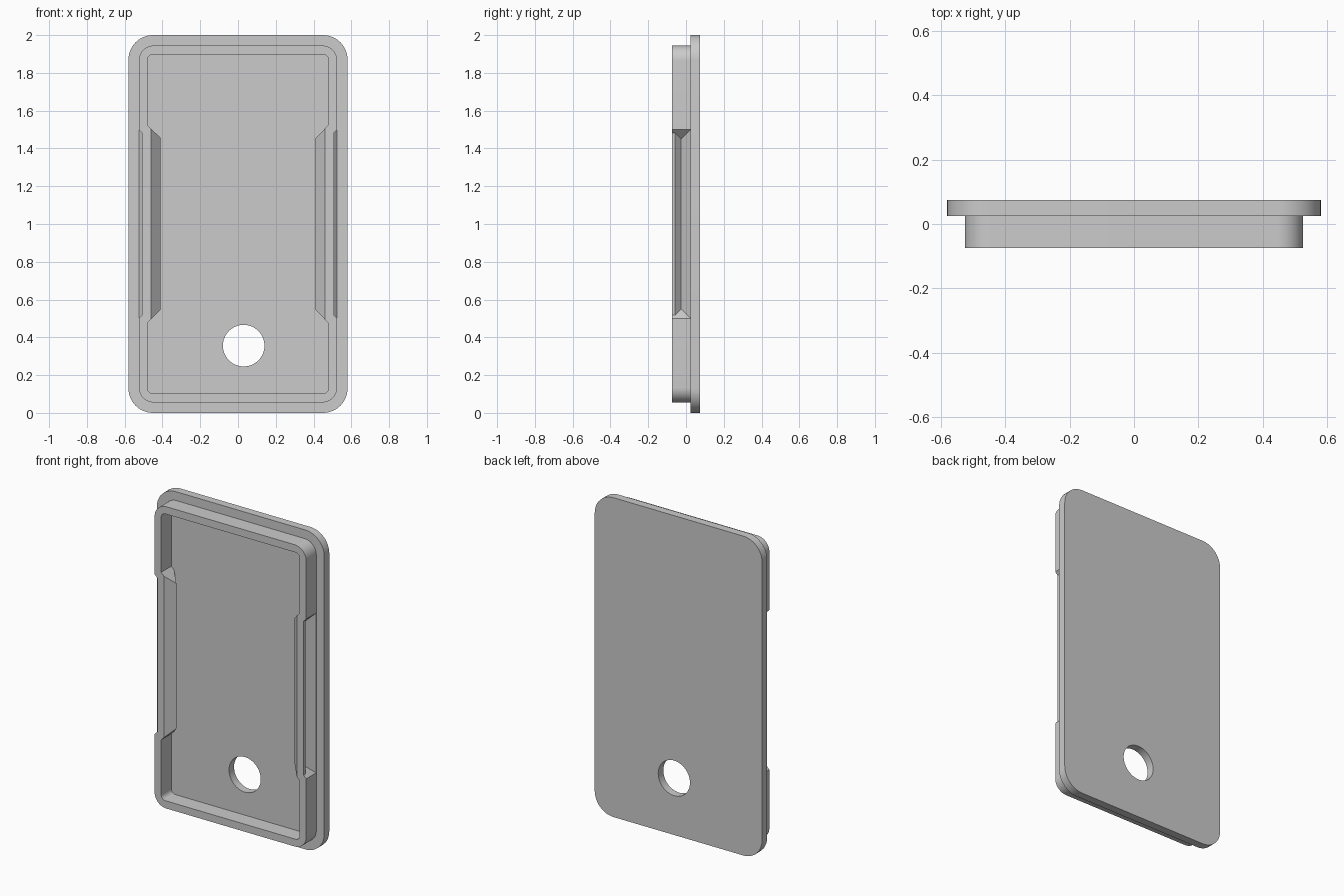
import bpy, bmesh, math
from mathutils import Vector

cube = bpy.data.objects.get("Cube")
if cube:
    bpy.data.objects.remove(cube)

grey = bpy.data.materials.new("plain grey")
grey.use_nodes = True
colour = (0.6, 0.6, 0.6, 1)
grey.diffuse_color = colour
grey.node_tree.nodes["Principled BSDF"].inputs["Base Color"].default_value = colour


def loft(name, ring_a, ring_b):
    """Solid between two matching rings of points."""
    bm = bmesh.new()
    a = [bm.verts.new(p) for p in ring_a]
    b = [bm.verts.new(p) for p in ring_b]
    bm.faces.new(a)
    bm.faces.new(b)
    for i in range(len(a)):
        j = (i + 1) % len(a)
        bm.faces.new((a[i], a[j], b[j], b[i]))
    bmesh.ops.recalc_face_normals(bm, faces=bm.faces)
    mesh = bpy.data.meshes.new(name)
    bm.to_mesh(mesh)
    bm.free()
    mesh.materials.append(grey)
    obj = bpy.data.objects.new(name, mesh)
    bpy.context.collection.objects.link(obj)
    return obj


def rounded_slab(name, half_w, half_h, radius, y0, y1, steps=12):
    """Upright slab with rounded corners, centred on z = 1."""
    outline = []
    for k, (sx, sz) in enumerate([(1, 1), (-1, 1), (-1, -1), (1, -1)]):
        for s in range(steps + 1):
            t = math.pi / 2 * (k + s / steps)
            outline.append((sx * (half_w - radius) + radius * math.cos(t),
                            1 + sz * (half_h - radius) + radius * math.sin(t)))
    return loft(name, [(x, y0, z) for x, z in outline], [(x, y1, z) for x, z in outline])


def mitred_wedge(name, side, wall_x, half_len, profile):
    """Side wedge from (depth, y) points, its ends cut at 45 degrees."""
    rings = [[(side * (wall_x - d), y, 1 + end * (half_len - d)) for d, y in profile]
             for end in (-1, 1)]
    return loft(name, *rings)


def combine(target, tool, operation):
    mod = target.modifiers.new("combine", 'BOOLEAN')
    mod.operation = operation
    mod.solver = 'EXACT'
    mod.object = tool
    bpy.ops.object.select_all(action='DESELECT')
    bpy.context.view_layer.objects.active = target
    target.select_set(True)
    bpy.ops.object.modifier_apply(modifier=mod.name)
    bpy.data.objects.remove(tool)


# Back plate with the raised rim block
cover = rounded_slab("snap_fit_cover", 0.58, 1.0, 0.13, 0.025, 0.075)
combine(cover, rounded_slab("rim", 0.525, 0.945, 0.08, -0.075, 0.05), 'UNION')

# Pocket inside the rim, leaving a ridge on each long wall
pocket = rounded_slab("pocket", 0.48, 0.898, 0.03, -0.1, 0.025)
ridge = [(0.07, -0.025), (-0.02, -0.115), (-0.02, 0.065)]
for side in (-1, 1):
    combine(pocket, mitred_wedge("ridge", side, 0.48, 0.525, ridge), 'DIFFERENCE')
combine(cover, pocket, 'DIFFERENCE')

# Snap grooves outside the long walls
groove = [(-0.02, -0.09), (0.018, -0.09), (0.018, -0.058),
          (0.05, -0.026), (0, 0.024), (-0.02, 0.024)]
for side in (-1, 1):
    combine(cover, mitred_wedge("groove", side, 0.525, 0.5, groove), 'DIFFERENCE')

# Round hole through the plate
circle = [(0.03 + 0.11 * math.cos(t), 0.356 + 0.11 * math.sin(t))
          for t in (math.tau * i / 64 for i in range(64))]
hole = loft("hole", [(x, -0.05, z) for x, z in circle], [(x, 0.1, z) for x, z in circle])
combine(cover, hole, 'DIFFERENCE')

bpy.ops.object.select_all(action='DESELECT')
cover.select_set(True)
bpy.context.view_layer.objects.active = cover
bpy.ops.object.shade_smooth_by_angle(angle=math.radians(30))
